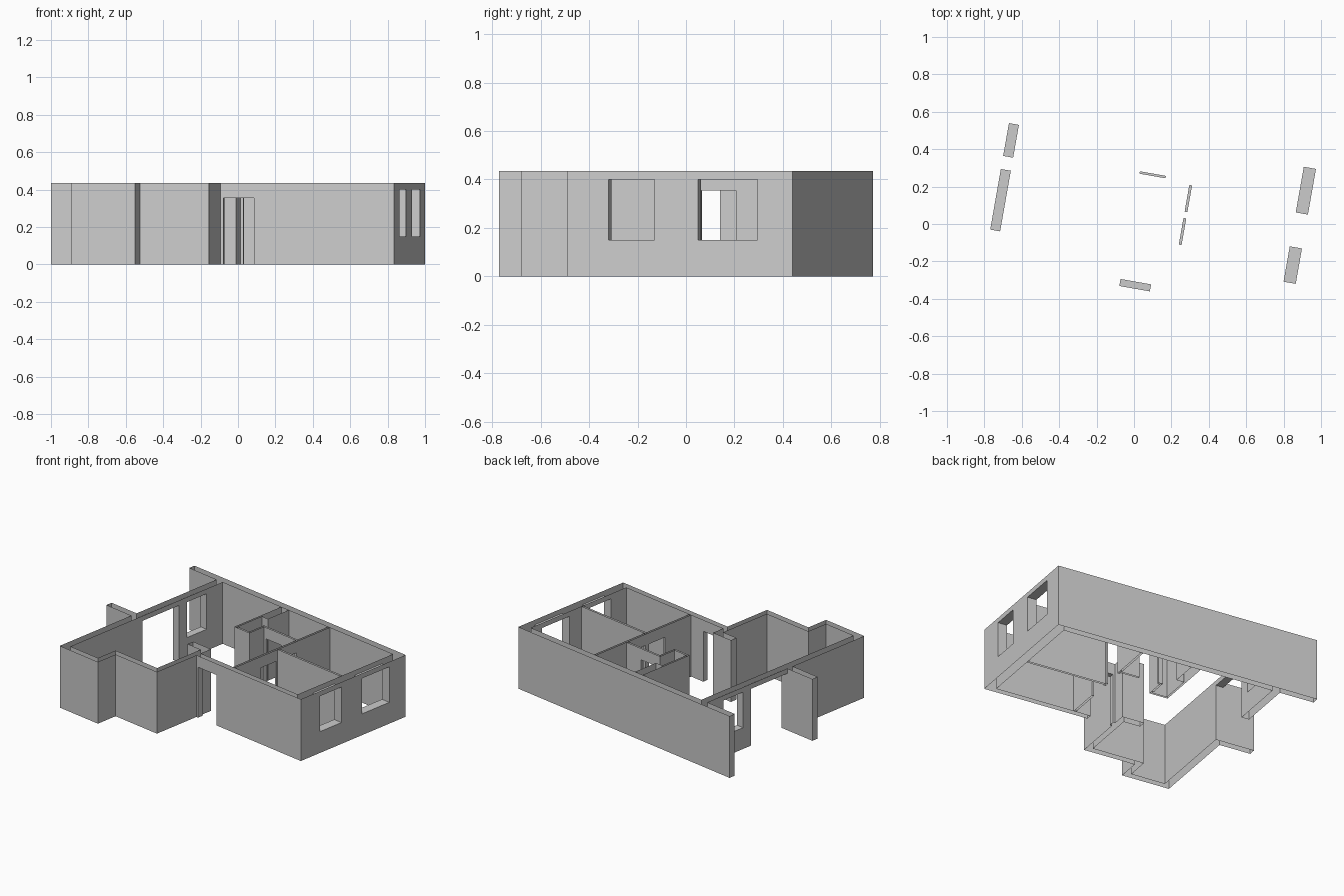
import bpy, bmesh, math
from mathutils import Matrix

cube = bpy.data.objects.get("Cube")
if cube:
    bpy.data.objects.remove(cube, do_unlink=True)

HEIGHT = 0.435
TURN = Matrix.Rotation(math.radians(-10), 3, 'Z')   # plan is turned on its plot

plaster = bpy.data.materials.new("light_grey_plaster")
plaster.use_nodes = True
grey = (0.6, 0.6, 0.6, 1)
plaster.diffuse_color = grey
plaster.node_tree.nodes["Principled BSDF"].inputs["Base Color"].default_value = grey


def wall(x0, x1, y0, y1):
    return ((x0, x1), (y0, y1), (0, HEIGHT))


def opening(x0, x1, y0, y1, z0, z1):
    return ((x0, x1), (y0, y1), (z0, z1))


def inside(p, boxes):
    return any(all(lo < c < hi for c, (lo, hi) in zip(p, b)) for b in boxes)


def wall_shell(name, walls, openings):
    """Merge wall blocks, cut the openings, keep the skin without top and bottom caps."""
    cuts = [sorted({round(v, 4) for b in walls + openings for v in b[ax]})
            for ax in range(3)]

    def solid(cell):
        if any(i < 0 or i >= len(c) - 1 for i, c in zip(cell, cuts)):
            return False
        mid = [(c[i] + c[i + 1]) / 2 for i, c in zip(cell, cuts)]
        return inside(mid, walls) and not inside(mid, openings)

    bm = bmesh.new()
    for i in range(len(cuts[0]) - 1):
        for j in range(len(cuts[1]) - 1):
            for k in range(len(cuts[2]) - 1):
                cell = (i, j, k)
                if not solid(cell):
                    continue
                for ax in range(3):
                    for side in (0, 1):
                        near = list(cell)
                        near[ax] += 2 * side - 1
                        if solid(near):
                            continue
                        level = cuts[ax][cell[ax] + side]
                        if ax == 2 and level in (0, HEIGHT):
                            continue
                        s, t = (ax + 1) % 3, (ax + 2) % 3
                        ring = []
                        for ds, dt in ((0, 0), (1, 0), (1, 1), (0, 1)):
                            p = [0, 0, 0]
                            p[ax] = level
                            p[s] = cuts[s][cell[s] + ds]
                            p[t] = cuts[t][cell[t] + dt]
                            ring.append(bm.verts.new(p))
                        bm.faces.new(ring if side else ring[::-1])
    bmesh.ops.remove_doubles(bm, verts=bm.verts, dist=0.0005)
    bmesh.ops.dissolve_limit(bm, angle_limit=0.01, verts=bm.verts, edges=bm.edges)
    bmesh.ops.rotate(bm, verts=bm.verts, cent=(0, 0, 0), matrix=TURN)
    mesh = bpy.data.meshes.new(name)
    bm.to_mesh(mesh)
    bm.free()
    mesh.materials.append(plaster)
    obj = bpy.data.objects.new(name, mesh)
    bpy.context.collection.objects.link(obj)
    return obj


# Main wall lines, outer and inner
LEFT, LEFT_IN = -0.752, -0.698
RIGHT, RIGHT_IN = 0.907, 0.841
BACK, BACK_IN = 0.607, 0.56
FRONT, FRONT_IN = -0.34, -0.302
HALL, HALL_IN = -0.035, -0.075
SILL, HEAD, DOOR = 0.15, 0.4, 0.355

wall_shell("outer_walls", [
    wall(-1.0, RIGHT, BACK_IN, BACK),            # long back wall
    wall(RIGHT_IN, RIGHT, FRONT, BACK),          # right end wall
    wall(HALL, RIGHT, FRONT, FRONT_IN),          # front wall
    wall(LEFT, LEFT_IN, -0.857, BACK),           # left end wall
    wall(-0.978, LEFT_IN, -0.21, -0.163),        # terrace wing wall
    wall(LEFT, -0.408, -0.857, -0.815),          # projecting bay front
    wall(-0.45, -0.408, -0.857, -0.655),         # bay return
    wall(-0.45, HALL, -0.697, -0.655),           # front room wall
    wall(HALL_IN, HALL, -0.697, -0.21),          # entrance side wall
    wall(-0.195, HALL, -0.26, -0.21),            # entrance stub wall
], [
    opening(RIGHT_IN, RIGHT, -0.165, 0.027, SILL, HEAD),
    opening(RIGHT_IN, RIGHT, 0.211, 0.459, SILL, HEAD),
    opening(LEFT, LEFT_IN, 0.237, 0.415, SILL, HEAD),
    opening(LEFT, LEFT_IN, -0.163, 0.166, 0, HEAD),
    opening(-0.02, 0.146, FRONT, FRONT_IN, 0, DOOR),
])

wall_shell("partition_walls", [
    wall(0.255, 0.27, FRONT_IN, BACK_IN),        # corridor wall
    wall(0.27, RIGHT_IN, 0.088, 0.102),          # wall between bedrooms
    wall(-0.05, 0.255, 0.27, 0.283),             # bathroom wall
    wall(-0.168, -0.155, 0.137, BACK_IN),        # closet left side
    wall(-0.168, HALL, 0.137, 0.15),             # closet front
    wall(-0.048, HALL, 0.137, 0.283),            # closet right side
    wall(-0.168, -0.1, 0.37, BACK_IN),           # service shaft
], [
    opening(0.255, 0.27, 0.112, 0.257, 0, DOOR),
    opening(0.255, 0.27, -0.067, 0.078, 0, DOOR),
    opening(-0.018, 0.123, 0.27, 0.283, 0, DOOR),
])
